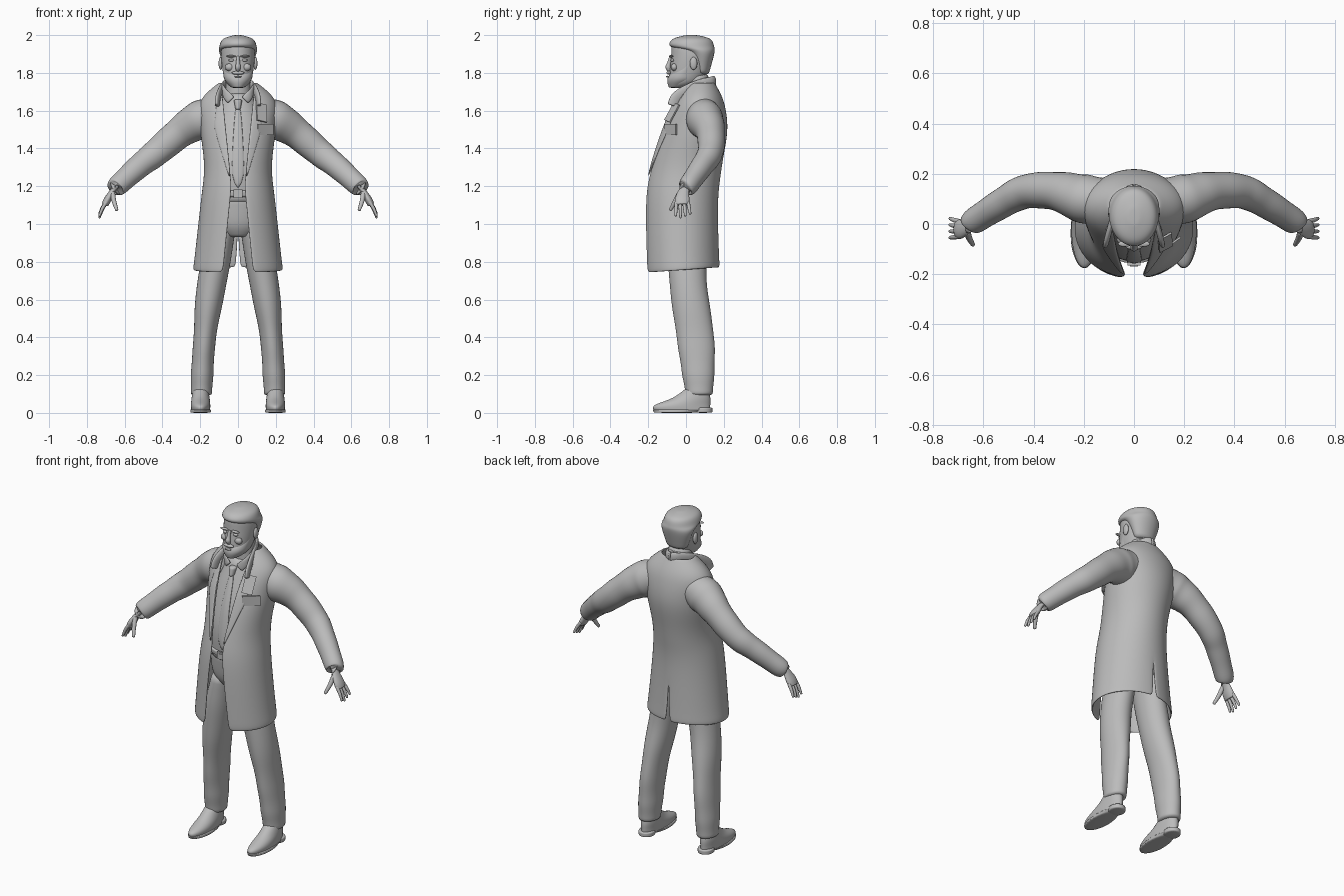
import bpy, bmesh
from math import sin, cos, asin, pi, radians
from mathutils import Vector

if "Cube" in bpy.data.objects:
    bpy.data.objects.remove(bpy.data.objects["Cube"], do_unlink=True)

grey = bpy.data.materials.new("plain_grey")
grey.use_nodes = True
grey.diffuse_color = (.5, .5, .5, 1)
grey.node_tree.nodes["Principled BSDF"].inputs["Base Color"].default_value = grey.diffuse_color


def finish(name, bm, mirror=False, thickness=0, smooth=0):
    """Turn a bmesh into a named object with its modifiers."""
    mesh = bpy.data.meshes.new(name)
    bm.to_mesh(mesh)
    bm.free()
    mesh.materials.append(grey)
    ob = bpy.data.objects.new(name, mesh)
    bpy.context.collection.objects.link(ob)
    if mirror:
        ob.modifiers.new("mirror", "MIRROR")
    if thickness:
        solid = ob.modifiers.new("thickness", "SOLIDIFY")
        solid.thickness = thickness
    if smooth:
        subsurf = ob.modifiers.new("smooth", "SUBSURF")
        subsurf.levels = subsurf.render_levels = smooth
    return ob


def skin(name, rings, closed=True, mirror=False, thickness=0, smooth=1):
    """Join a list of rings, or open strips, with faces."""
    bm = bmesh.new()
    loops = [[bm.verts.new(point) for point in ring] for ring in rings]
    count = len(rings[0])
    for low, high in zip(loops, loops[1:]):
        for j in range(count if closed else count - 1):
            k = (j + 1) % count
            bm.faces.new((low[j], low[k], high[k], high[j]))
    if closed:
        bm.faces.new(reversed(loops[0]))
        bm.faces.new(loops[-1])
        bmesh.ops.recalc_face_normals(bm, faces=bm.faces)
    for face in bm.faces:
        face.smooth = True
    return finish(name, bm, mirror, thickness, smooth)


def spline(keys, steps=4):
    """Smooth curve through key rows of any number of values."""
    rows = []
    for i in range(len(keys) - 1):
        before, start = keys[max(i - 1, 0)], keys[i]
        end, after = keys[i + 1], keys[min(i + 2, len(keys) - 1)]
        for step in range(steps):
            t = step / steps
            rows.append([b + t * (c - a + t * (2 * a - 5 * b + 4 * c - d + t * (3 * (b - c) + d - a))) / 2
                         if t else b for a, b, c, d in zip(before, start, end, after)])
            if t:
                rows[-1] = [b + t * ((c - a) + t * ((2 * a - 5 * b + 4 * c - d)
                            + t * (3 * (b - c) + d - a))) / 2
                            for a, b, c, d in zip(before, start, end, after)]
    return rows + [list(keys[-1])]


def body(name, keys, x=lambda z: 0, mirror=False, ripple=0, count=24):
    """Stack of level ellipses: height, half width, front y, back y."""
    rings = []
    for i, (z, width, front, back) in enumerate(spline(keys)):
        swell = 1 + ripple * sin(i * 2)
        middle, depth = (front + back) / 2, swell * (back - front) / 2
        turns = [2 * pi * j / count for j in range(count)]
        rings.append([(x(z) + swell * width * sin(a), middle - depth * cos(a), z) for a in turns])
    return skin(name, rings, mirror=mirror)


def tube(name, keys, up=(0, 1, 0), flat=1, mirror=True, ripple=0, count=16):
    """Tube through x, y, z, radius; flat scales the radius across."""
    rows = spline(keys)
    points = [Vector(row[:3]) for row in rows]
    rings = []
    for i, point in enumerate(points):
        along = (points[min(i + 1, len(points) - 1)] - points[max(i - 1, 0)]).normalized()
        side = Vector(up)
        side = (side - along * side.dot(along)).normalized()
        across = along.cross(side) * flat
        radius = rows[i][3] * (1 + ripple * sin(i * 2))
        turns = [2 * pi * j / count for j in range(count)]
        rings.append([point + radius * (side * cos(a) + across * sin(a)) for a in turns])
    return skin(name, rings, mirror=mirror)


def ball(name, place, size, mirror=False):
    bm = bmesh.new()
    bmesh.ops.create_uvsphere(bm, u_segments=16, v_segments=10, radius=1)
    bmesh.ops.scale(bm, vec=size, verts=bm.verts)
    bmesh.ops.translate(bm, vec=place, verts=bm.verts)
    for face in bm.faces:
        face.smooth = True
    return finish(name, bm, mirror)


def box(name, place, size, turn=(0, 0, 0)):
    bm = bmesh.new()
    bmesh.ops.create_cube(bm, size=1)
    bmesh.ops.scale(bm, vec=size, verts=bm.verts)
    ob = finish(name, bm)
    ob.location, ob.rotation_euler = place, [radians(angle) for angle in turn]
    return ob


def row_at(rows, z):
    """Row values interpolated at a height."""
    for low, high in zip(rows, rows[1:]):
        if low[0] <= z <= high[0]:
            part = (z - low[0]) / (high[0] - low[0])
            return [a + (b - a) * part for a, b in zip(low, high)]
    return rows[-1]


# Long open coat: height, half width, front y, back y
coat = spline([(.74, .24, -.22, .18), (1.1, .2, -.22, .17), (1.3, .18, -.19, .19),
               (1.5, .2, -.13, .22), (1.65, .2, -.06, .2), (1.75, .1, 0, .15)])


def coat_edge(z):
    return .035 + .1 * abs(z - 1.2)


def coat_point(z, x, out=0):
    """Point on the front of the coat, moved outward."""
    _, width, front, back = row_at(coat, z)
    return (x, (front + back) / 2 - (back - front) / 2 * cos(asin(x / width)) - out, z)


rings = []
for z, width, front, back in coat:
    first = asin(coat_edge(z) / width)
    ring = []
    for j in range(17):
        a = first + (pi - first) * j / 16
        lift = max(0, .8 - z) * (1 - cos(a)) / 4
        ring.append(Vector((width * sin(a), (front + back) / 2 - (back - front) / 2 * cos(a), z + lift)))
    ring[-1].x = max(0, .93 - z) * .08  # back vent
    rings.append(ring)
skin("coat", rings, closed=False, mirror=True, thickness=.012, smooth=2)

# Lapels
rings = []
for z, wide in [(1.25, .01), (1.4, .04), (1.53, .07), (1.55, .05), (1.7, .03)]:
    rings.append([coat_point(z, coat_edge(z) + wide * k / 4, .01) for k in range(5)])
skin("lapels", rings, closed=False, mirror=True, thickness=.01)


# Collars wrap from the nape and drop toward the front
def collar(name, width, depth, drop, pinch, height):
    path = []
    for j in range(7):
        a = pi * j / 6
        path.append((width * sin(a * pinch), .04 + depth * cos(a), 1.755 - drop * (j / 6) ** 2, height))
    tube(name, path, up=(0, 0, 1), flat=.4)


collar("coat_collar", .11, .11, .13, .5, .03)
collar("shirt_collar", .08, .08, .1, .85, .024)

# Sleeves, palms, fingers and thumbs
tube("sleeves", [(.1, .09, 1.58, .09), (.2, .1, 1.55, .1), (.3, .13, 1.49, .08), (.43, .13, 1.38, .07),
                 (.53, .08, 1.3, .06), (.64, .01, 1.2, .052), (.65, 0, 1.19, .04)], flat=1.07, ripple=.02)
tube("palms", [(.62, .01, 1.22, .025), (.66, -.01, 1.18, .027), (.69, -.02, 1.13, .04), (.705, -.02, 1.1, .036)],
     flat=.5)


def finger(name, root, tip, radius):
    root, tip = Vector(root), Vector(tip)
    knuckle = root.lerp(tip, .5) + Vector((.004, 0, 0))
    tube(name, [(*root, radius), (*knuckle, radius * .9), (*tip, radius * .6)], count=8)


for i, name in enumerate(["index", "middle", "ring", "little"]):
    y = -.05 + .02 * i
    reach = .09 - .01 * abs(i - 1)
    finger(name + "_fingers", (.695, y, 1.12), (.735, y * 1.3 + .01, 1.12 - reach), .011)
finger("thumbs", (.665, -.03, 1.17), (.64, -.085, 1.07), .015)

# Shirt, tie and belt
shirt = [(1.1, .15, -.14, .12), (1.3, .15, -.15, .13), (1.5, .15, -.1, .15), (1.7, .07, -.02, .12)]
body("shirt", shirt)
rings = []
for z, half in [(1.19, .002), (1.24, .038), (1.4, .03), (1.5, .025), (1.62, .015)]:
    y = row_at(spline(shirt), z)[2] - .01
    rings.append([(half * k, y + .006 * abs(k), z) for k in (-1, -.5, 0, .5, 1)])
skin("tie", rings, closed=False, thickness=.008)
body("tie_knot", [(1.605, .014, -.08, -.04), (1.66, .024, -.07, -.02)], count=12)
body("belt", [(1.14, .155, -.155, .13), (1.18, .155, -.16, .13)])
box("belt_buckle", (0, -.16, 1.16), (.05, .012, .044))
box("belt_buckle_plate", (0, -.167, 1.16), (.03, .006, .026))

# Trousers splay outward toward the feet
body("trouser_top", [(.93, .08, -.08, .1), (1, .15, -.12, .12), (1.15, .15, -.14, .12)])
body("trouser_legs", [(.09, .055, 0, .14), (.2, .06, -.02, .15), (.4, .06, -.05, .15),
                      (.7, .08, -.09, .11), (1, .07, -.1, .11)],
     x=lambda z: .195 - .12 * z * z, mirror=True, ripple=.02)

# Shoes with soles and heels
for name, keys in {
    "shoes": [(.01, .05, -.17, .13), (.04, .052, -.17, .13), (.08, .048, -.07, .13), (.13, .04, 0, .12)],
    "shoe_soles": [(0, .055, -.17, .07), (.02, .055, -.18, .13)],
    "shoe_heels": [(0, .045, .04, .14), (.03, .045, .04, .14)],
}.items():
    body(name, keys, x=lambda z: .198, mirror=True)

# Head, hair and beard
body("neck", [(1.64, .07, -.01, .12), (1.8, .064, -.01, .12)])
body("head", [(1.72, .03, -.08, 0), (1.76, .07, -.09, .09), (1.88, .09, -.08, .14),
              (1.96, .08, -.07, .13), (1.99, .03, 0, .07)])
body("hair", [(1.79, .06, .05, .12), (1.9, .098, .01, .15), (1.94, .1, -.085, .15),
              (1.98, .08, -.07, .13), (2, .02, 0, .06)])
body("beard", [(1.72, .03, -.09, -.02), (1.76, .07, -.1, .06), (1.8, .08, -.08, .07), (1.87, .09, 0, .06)])

# Face
ball("moustache", (0, -.09, 1.8), (.034, .013, .01))
ball("lower_lip", (0, -.096, 1.78), (.02, .01, .005))
tube("nose", [(0, -.08, 1.89, .008), (0, -.09, 1.85, .011), (0, -.095, 1.83, .015), (0, -.085, 1.81, .01)],
     mirror=False)
ball("eyes", (.035, -.072, 1.867), (.015, .01, .008), mirror=True)
ball("eyebrows", (.037, -.079, 1.888), (.027, .012, .006), mirror=True)
ball("cheeks", (.045, -.062, 1.83), (.024, .018, .02), mirror=True)
ball("ears", (.092, .04, 1.85), (.011, .02, .034), mirror=True)

# Name tag and folded card on the left chest
box("name_tag", coat_point(1.5, .145, .006), (.1, .008, .06), (0, 0, 36))
box("folded_card", coat_point(1.59, .125, .014), (.06, .008, .105), (-26, 12, 28))
